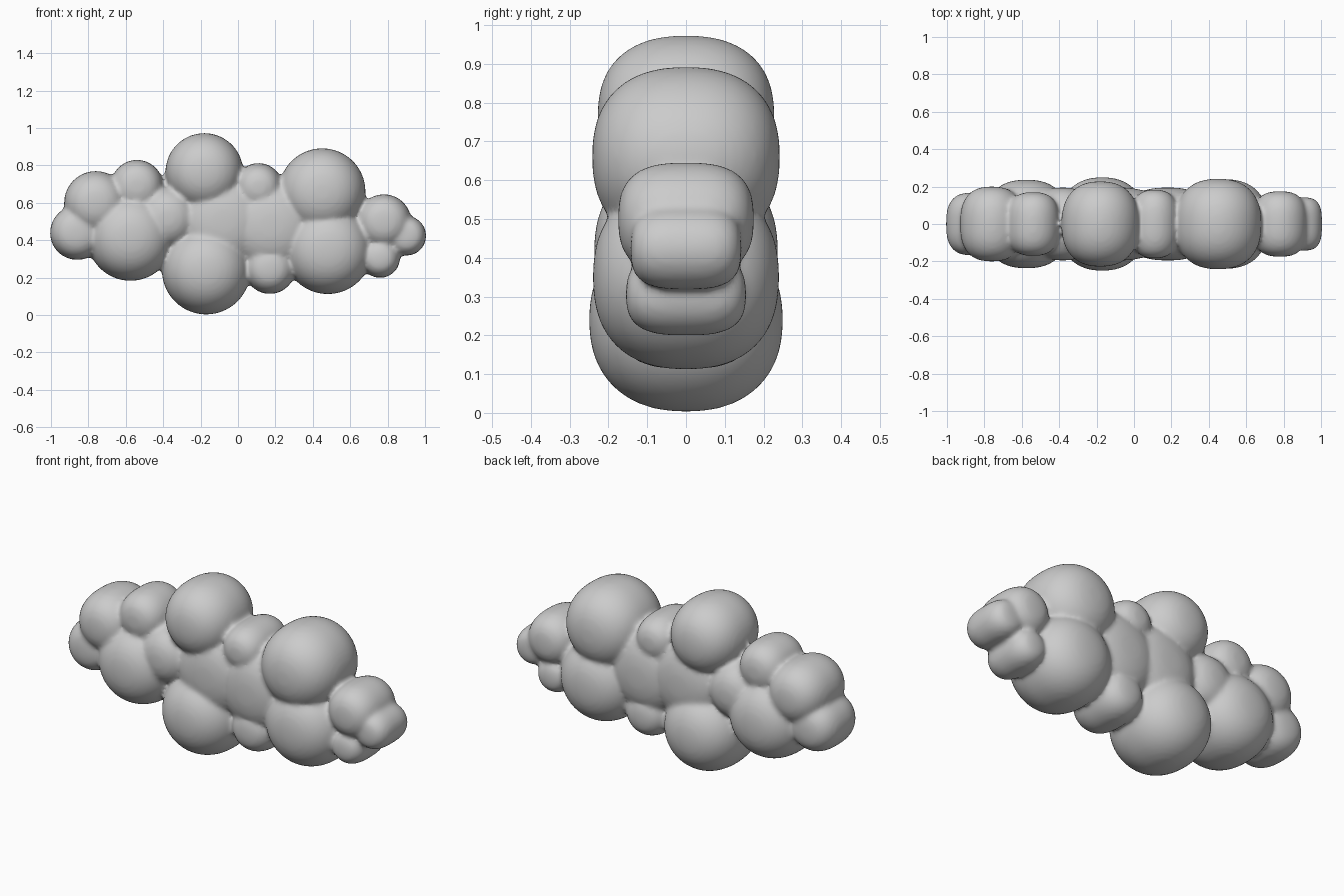
import bpy, bmesh

# Puffs: x, z, radius seen from the front, half depth in y, squareness of depth profile
PUFFS = [
    (-0.18, 0.765, 0.208, 0.228, 2.4),   # top centre
    (0.45, 0.66, 0.232, 0.242, 2.4),     # top right
    (-0.17, 0.24, 0.237, 0.250, 2.3),    # bottom centre
    (-0.575, 0.415, 0.232, 0.237, 2.4),  # lower left
    (0.48, 0.35, 0.238, 0.240, 2.4),     # lower right
    (0.17, 0.25, 0.137, 0.180, 2.8),     # small bottom
    (-0.76, 0.60, 0.170, 0.200, 2.6),    # upper left
    (-0.54, 0.69, 0.140, 0.170, 2.8),    # small upper left
    (-0.86, 0.44, 0.145, 0.168, 2.8),    # left tip
    (0.11, 0.685, 0.128, 0.183, 2.8),    # small top middle
    (0.78, 0.50, 0.146, 0.175, 2.8),     # right
    (0.90, 0.424, 0.106, 0.143, 3.2),    # right tip
    (0.76, 0.305, 0.106, 0.155, 3.0),    # small lower right
    (-0.08, 0.50, 0.25, 0.195, 2.5),     # hidden core
    (0.18, 0.48, 0.25, 0.195, 2.5),
    (-0.38, 0.52, 0.17, 0.195, 2.5),
]


def add_puff(bm, x, z, r, depth, p):
    ball = bmesh.ops.create_icosphere(bm, subdivisions=4, radius=1.0)
    for v in ball["verts"]:
        c = v.co
        rho = (c.x ** 2 + c.z ** 2) ** 0.5
        k = (rho ** p + abs(c.y) ** p) ** (-1 / p)
        v.co = (x + c.x * k * r, c.y * k * depth, z + c.z * k * r)


# Cloud: overlapping puffs fused into one soft skin
mesh = bpy.data.meshes.new("cloud")
bm = bmesh.new()
for puff in PUFFS:
    add_puff(bm, *puff)
bm.to_mesh(mesh)
bm.free()
cloud = bpy.data.objects.new("cloud", mesh)
bpy.context.collection.objects.link(cloud)

remesh = cloud.modifiers.new("fuse", 'REMESH')
remesh.mode = 'VOXEL'
remesh.voxel_size = 0.012
remesh.use_smooth_shade = True
soften = cloud.modifiers.new("soften", 'SMOOTH')
soften.factor = 0.5
soften.iterations = 10
